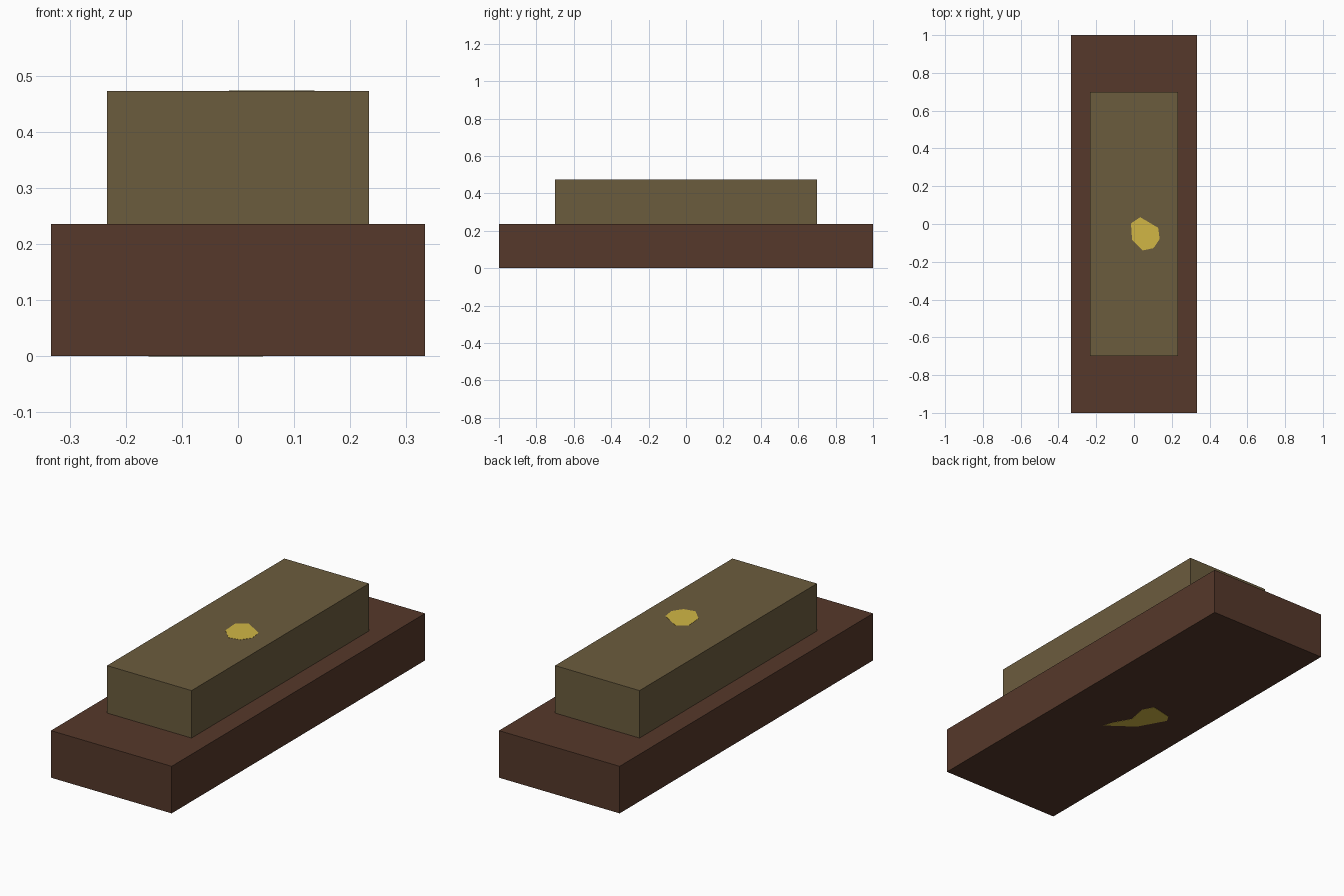
import bpy, bmesh

if "Cube" in bpy.data.objects:
    bpy.data.objects.remove(bpy.data.objects["Cube"])


def material(name, rgb):
    m = bpy.data.materials.new(name)
    m.diffuse_color = (*rgb, 1.0)
    m.use_nodes = True
    m.node_tree.nodes["Principled BSDF"].inputs["Base Color"].default_value = m.diffuse_color
    return m


def finish(name, bm, mat):
    bmesh.ops.recalc_face_normals(bm, faces=bm.faces)
    me = bpy.data.meshes.new(name)
    bm.to_mesh(me)
    bm.free()
    me.materials.append(mat)
    ob = bpy.data.objects.new(name, me)
    bpy.context.collection.objects.link(ob)
    return ob


def box(name, size, z0, mat):
    bm = bmesh.new()
    bmesh.ops.create_cube(bm, size=1)
    for v in bm.verts:
        v.co = (v.co.x * size[0], v.co.y * size[1], (v.co.z + 0.5) * size[2] + z0)
    return finish(name, bm, mat)


def plate(name, outline, z0, thick, mat):
    bm = bmesh.new()
    face = bm.faces.new([bm.verts.new((x, y, z0)) for x, y in outline])
    ext = bmesh.ops.extrude_face_region(bm, geom=[face], use_keep_orig=True)
    for v in ext["geom"]:
        if isinstance(v, bmesh.types.BMVert):
            v.co.z += thick
    return finish(name, bm, mat)


brown = material("dark brown", (0.092, 0.040, 0.0235))
olive = material("olive brown", (0.148, 0.107, 0.048))
gold = material("gold yellow", (0.64, 0.47, 0.06))

# Two stacked plinth blocks
box("lower_block", (0.667, 2.0, 0.235), 0.001, brown)
box("upper_block", (0.467, 1.4, 0.237), 0.236, olive)

# Small gold inlay on the top
plate("top_inlay", [(-0.01, -0.085), (-0.016, 0.003), (0.033, 0.036), (0.128, -0.02),
                    (0.136, -0.08), (0.103, -0.128), (0.046, -0.14)], 0.472, 0.002, gold)

# Small gold inlay on the underside
plate("underside_inlay", [(0.045, -0.175), (-0.085, -0.08), (-0.16, 0.055),
                          (-0.14, 0.09), (-0.03, 0.115), (0.0, 0.06),
                          (-0.02, -0.04), (0.03, -0.13)], 0.0, 0.002, gold)
